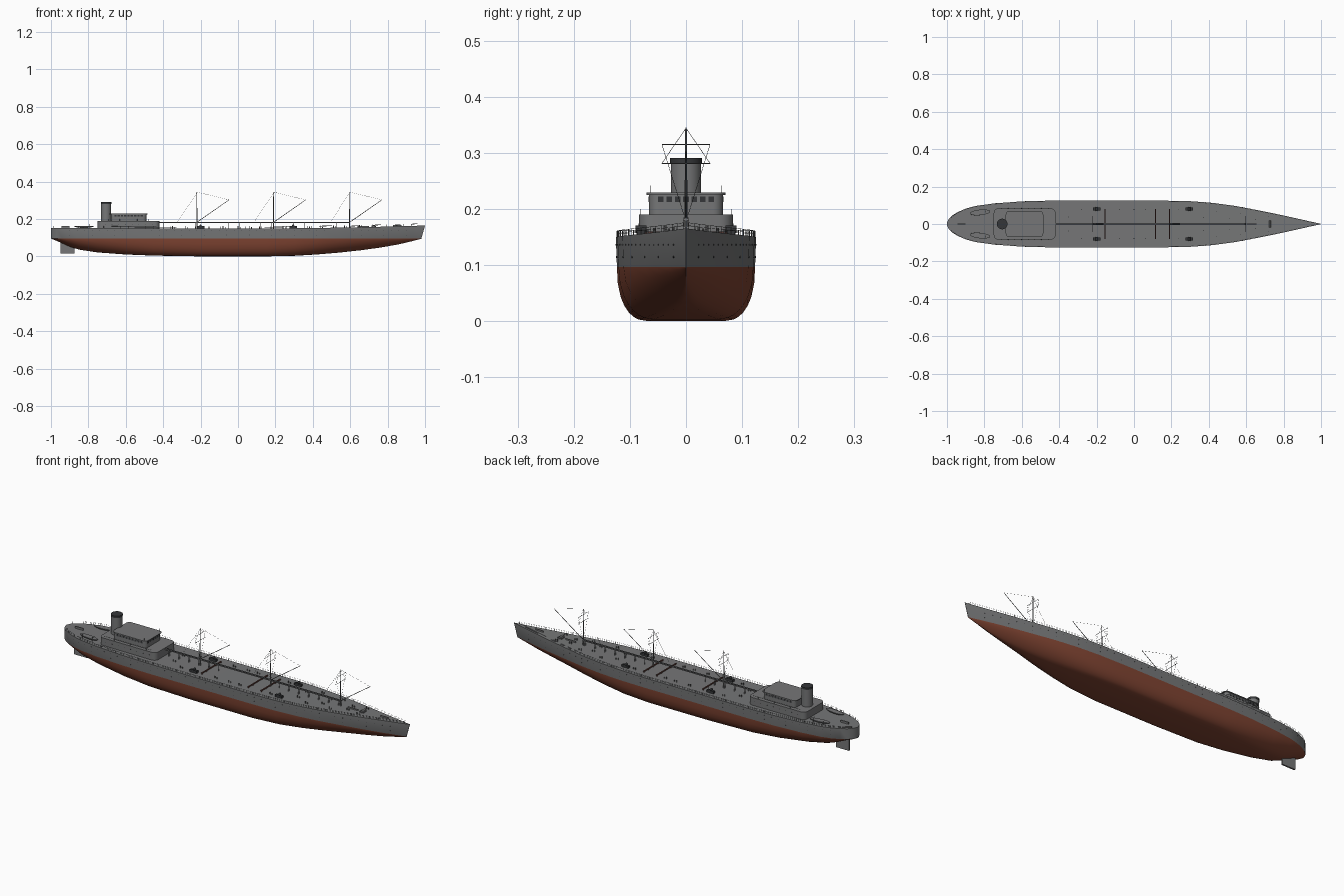
import bpy, bmesh, math
from mathutils import Vector, Matrix

if "Cube" in bpy.data.objects:
    bpy.data.objects.remove(bpy.data.objects["Cube"])

def material(name, c):
    m = bpy.data.materials.new(name)
    m.diffuse_color = (*c, 1)
    m.use_nodes = True
    m.node_tree.nodes["Principled BSDF"].inputs["Base Color"].default_value = m.diffuse_color
    return m

GREY = material("ship_grey", (0.18, 0.183, 0.186))
RED = material("hull_red", (0.215, 0.058, 0.032))
DARK = material("dark_metal", (0.035, 0.037, 0.04))
BROWN = material("pipe_brown", (0.13, 0.055, 0.045))

def finish(bm, name, *mats, smooth=True):
    bmesh.ops.recalc_face_normals(bm, faces=bm.faces)
    me = bpy.data.meshes.new(name)
    bm.to_mesh(me)
    bm.free()
    for m in mats:
        me.materials.append(m)
    ob = bpy.data.objects.new(name, me)
    bpy.context.collection.objects.link(ob)
    if smooth:
        bpy.ops.object.select_all(action='DESELECT')
        bpy.context.view_layer.objects.active = ob
        ob.select_set(True)
        bpy.ops.object.shade_smooth_by_angle(angle=math.radians(35))
    return ob

def tube(bm, p, q, r, r2=None, n=6):
    p, q = Vector(p), Vector(q)
    d = q - p
    mat = Matrix.Translation((p + q) / 2) @ d.to_track_quat('Z', 'Y').to_matrix().to_4x4()
    bmesh.ops.create_cone(bm, cap_ends=True, segments=n, radius1=r, depth=d.length,
                          radius2=r if r2 is None else r2, matrix=mat)

def box(bm, x0, x1, y0, y1, z0, z1, round_=0):
    mat = Matrix.Translation(((x0+x1)/2, (y0+y1)/2, (z0+z1)/2)) @ Matrix.Diagonal((x1-x0, y1-y0, z1-z0, 1))
    vs = bmesh.ops.create_cube(bm, size=1, matrix=mat)['verts']
    if round_:
        es = {e for v in vs for e in v.link_edges if abs(e.verts[0].co.z - e.verts[1].co.z) > 1e-4}
        bmesh.ops.bevel(bm, geom=list(es), offset=round_, segments=5, profile=0.5, affect='EDGES')

# Hull stations: x, half beam, keel height, flat-bottom share, bilge power
ST = [(-1, .006, .095, 0, 1.6), (-.99, .028, .091, 0, 1.6), (-.97, .047, .083, 0, 1.6), (-.94, .065, .070, .02, 1.6),
      (-.9, .082, .052, .05, 1.6), (-.85, .096, .036, .1, 1.7), (-.75, .110, .021, .22, 1.8), (-.6, .121, .010, .4, 2),
      (-.45, .125, .004, .52, 2.2), (-.2, .125, 0, .55, 2.3), (.15, .125, 0, .55, 2.3), (.3, .122, .003, .48, 2.1),
      (.42, .113, .010, .36, 1.9), (.54, .097, .020, .23, 1.7), (.66, .074, .033, .12, 1.5), (.76, .054, .047, .06, 1.4),
      (.86, .032, .064, .02, 1.3), (.94, .014, .080, 0, 1.2), (1, .0008, .094, 0, 1.2)]
WL = .096

def deck(x):
    return .149 + (.016 if x > 0 else .003) * x * x

def beam(x):
    for a, b in zip(ST, ST[1:]):
        if a[0] <= x <= b[0]:
            return a[1] + (b[1] - a[1]) * (x - a[0]) / (b[0] - a[0])
    return 0

bm = bmesh.new()
rings = []
for x, b, k, flat, p in ST:
    side = []
    for t in (0, .03, .08, .16, .28, .45, .7, 1):
        w = flat + (1 - flat) * (1 - (1 - t) ** p) ** (1 / p)
        side.append((max(w * b * .985, .0004), k + (WL - k) * t))
    side.append((b, deck(x)))
    rake = max(0, (x - .85) / .15) * .28
    ring = [(x - rake * (deck(x) - z), y, z) for y, z in side]
    ring += [(px, -y, z) for px, y, z in reversed(ring)]
    rings.append([bm.verts.new(v) for v in ring])
n = len(rings[0])
for a, b in zip(rings, rings[1:]):
    for i in range(n):
        f = bm.faces.new((a[i], a[(i+1) % n], b[(i+1) % n], b[i]))
        f.material_index = 0 if i in (7, 8, 9) else 1
bm.faces.new(rings[0])
bm.faces.new(rings[-1])
finish(bm, "hull", GREY, RED)

# Rudder
bm = bmesh.new()
box(bm, -.95, -.875, -.004, .004, .014, .075)
finish(bm, "rudder", GREY, smooth=False)

# Deck houses
bm = bmesh.new()
box(bm, -.75, -.42, -.084, .084, .14, .19, .025)
finish(bm, "lower_house", GREY)
bm = bmesh.new()
box(bm, -.68, -.49, -.066, .066, .188, .225, .018)
box(bm, -.686, -.485, -.070, .070, .225, .229, .02)
finish(bm, "bridge_house", GREY)

# Bridge windows and portholes
bm = bmesh.new()
for i in range(9):
    x = -.655 + i * .0175
    for s in (-1, 1):
        box(bm, x - .006, x + .006, s*.066 - .001, s*.066 + .001, .212, .222)
for i in range(7):
    y = (i - 3) * .015
    box(bm, -.491, -.489, y - .005, y + .005, .212, .222)
finish(bm, "bridge_windows", DARK, smooth=False)

bm = bmesh.new()
for s in (-1, 1):
    for i in range(8):
        x = -.71 + i * .036
        tube(bm, (x, s*.083, .172), (x, s*.0848, .172), .002, n=8)
    for i in range(46):
        x = -.9 + i * .04
        y = beam(x)
        tube(bm, (x, s*(y - .003), .136), (x, s*(y + .0003), .136), .0016, n=8)
        if i % 3 == 0:
            tube(bm, (x, s*(y - .004), .114), (x, s*(y + .0001), .114), .0016, n=8)
finish(bm, "portholes", DARK)

# Funnel with dark cap
bm = bmesh.new()
tube(bm, (-.705, 0, .185), (-.705, 0, .282), .027, n=32)
finish(bm, "funnel", GREY)
bm = bmesh.new()
tube(bm, (-.705, 0, .281), (-.705, 0, .291), .0285, n=32)
finish(bm, "funnel_cap", DARK)

# Raised catwalk with pipe line and supports
bm = bmesh.new()
box(bm, -.42, .6, -.005, .005, .179, .183)
for i in range(18):
    x = -.4 + i * .058
    for s in (-1, 1):
        tube(bm, (x, s*.004, .146), (x, s*.004, .18), .0008)
finish(bm, "catwalk", GREY, smooth=False)
bm = bmesh.new()
for s in (-1, 1):
    tube(bm, (-.42, s*.0035, .184), (.6, s*.0035, .184), .001)
finish(bm, "catwalk_rails", DARK)

# Masts, booms, yards and wires
masts, wires = bmesh.new(), bmesh.new()
for x in (-.22, .19, .597):
    z0 = deck(x) - .002
    tube(masts, (x, 0, z0), (x, 0, .345), .0032, .0013, 8)
    tube(masts, (x + .004, 0, .185), (x + .172, 0, .302), .0017, .0012)
    for z in (.315, .281):
        tube(masts, (x, -.043, z), (x, .043, z), .0009)
    tube(wires, (x, 0, .344), (x + .172, 0, .302), .0004, n=4)
    tube(wires, (x, 0, .34), (x - .105, 0, .18), .0004, n=4)
    for s in (-1, 1):
        tube(wires, (x, s*.043, .315), (x, s*.004, .19), .0004, n=4)
        tube(wires, (x, 0, .344), (x, s*.043, .281), .0004, n=4)
finish(masts, "masts_and_booms", GREY)
finish(wires, "rigging", DARK)

# Deck edge railing
bm = bmesh.new()
for s in (-1, 1):
    prev = None
    for i in range(45):
        x = -.985 + i * .0445
        y, z = s * max(beam(x) - .002, 0), deck(x)
        top = (x, y, z + .011)
        tube(bm, (x, y, z - .001), top, .0006, n=4)
        if prev:
            tube(bm, prev, top, .0004, n=4)
            tube(bm, Vector(prev) - Vector((0, 0, .005)), Vector(top) - Vector((0, 0, .005)), .0003, n=4)
        prev = top
finish(bm, "deck_railing", GREY, smooth=False)

# House railings
bm = bmesh.new()
for s in (-1, 1):
    for i in range(10):
        x = -.725 + i * .031
        tube(bm, (x, s*.081, .189), (x, s*.081, .2), .0005, n=4)
    tube(bm, (-.725, s*.081, .2), (-.446, s*.081, .2), .0004, n=4)
    tube(bm, (-.5, s*.064, .227), (-.5, s*.064, .242), .0006, n=4)
finish(bm, "house_railing", GREY, smooth=False)

# Cross-deck pipes
bm = bmesh.new()
for x in (-.155, .115, .19):
    tube(bm, (x, -.08, .156), (x, .08, .156), .0035, n=8)
    for y in (-.078, -.04, .04, .078):
        tube(bm, (x, y, .146), (x, y, .156), .0025)
finish(bm, "cross_pipes", BROWN)

# Winches
bm = bmesh.new()
for x in (-.2, .295):
    for s in (-1, 1):
        box(bm, x - .02, x + .02, s*.08 - .007, s*.08 + .007, .147, .162)
        tube(bm, (x, s*.08 - .01, .164), (x, s*.08 + .01, .164), .006, n=12)
finish(bm, "winches", DARK)

# Bollards, vents and windlass
bm = bmesh.new()
for x in (-.35, -.28, -.08, 0, .06, .24, .37, .44, .51, .57, .65, .72):
    for s in (-1, 1):
        y = s * beam(x) * (.3 if int(x * 100) % 2 else .62)
        tube(bm, (x, y, .147), (x, y, deck(x) + .012), .002, n=8)
        tube(bm, (x + .012, y, .147), (x + .012, y, deck(x) + .008), .002, n=8)
box(bm, .715, .738, -.012, .012, .15, .164)
tube(bm, (.727, -.018, .164), (.727, .018, .164), .005, n=12)
box(bm, .64, .7, -.002, .002, .15, .163)
box(bm, .83, .875, -.002, .002, .155, .168)
box(bm, -.945, -.9, -.003, .003, .15, .162)
finish(bm, "deck_fittings", GREY)

# Stern boats with dark gunwale covers, on davits
for s, side in ((-1, "right"), (1, "left")):
    bm = bmesh.new()
    mat = Matrix.Translation((-.823, s*.062, .163)) @ Matrix.Rotation(s*.1, 4, 'Z') @ Matrix.Diagonal((.055, .015, .011, 1))
    bmesh.ops.create_uvsphere(bm, u_segments=20, v_segments=10, radius=1, matrix=mat)
    bmesh.ops.bisect_plane(bm, geom=bm.verts[:] + bm.edges[:] + bm.faces[:], plane_co=(0, 0, .1635),
                           plane_no=(0, 0, 1), clear_outer=True)
    bmesh.ops.holes_fill(bm, edges=[e for e in bm.edges if e.is_boundary])
    finish(bm, "boat_" + side, GREY)
    bm = bmesh.new()
    for dx in (-.03, .03):
        tube(bm, (-.823 + dx, s*.077, .149), (-.823 + dx, s*.077, .17), .001)
        tube(bm, (-.823 + dx, s*.077, .17), (-.823 + dx, s*.062, .173), .001)
    finish(bm, "boat_davits_" + side, GREY)
